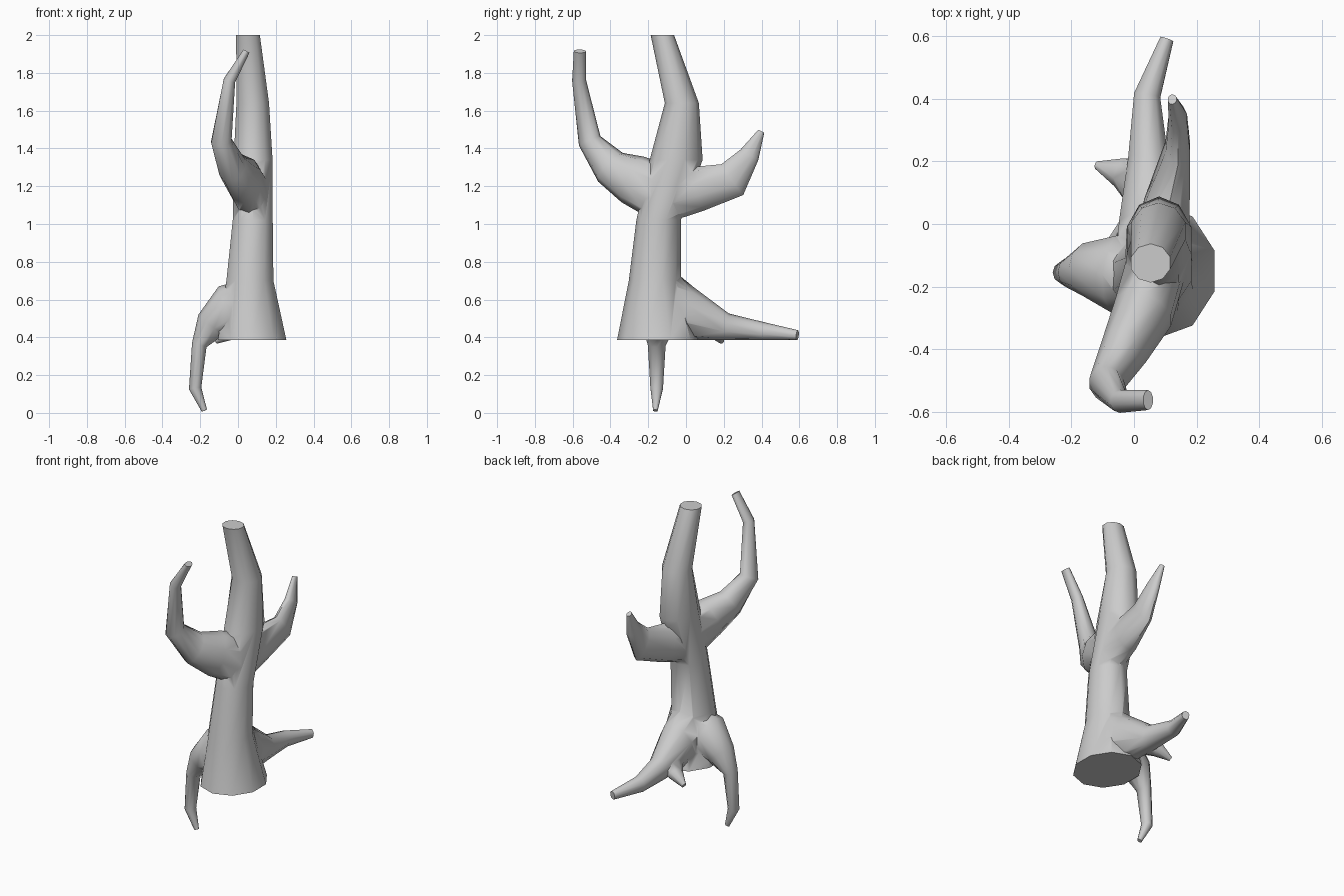
import bpy, bmesh, math
from mathutils import Vector

if "Cube" in bpy.data.objects:
    bpy.data.objects.remove(bpy.data.objects["Cube"])

GROUND = 0.385


def limb(name, rings, hint, flat=False, floor=None, sides=10):
    """Loft of elliptical rings (x, y, z, radius along hint, radius across)."""
    bm = bmesh.new()
    pts = [Vector(r[:3]) for r in rings]
    loops = []
    for i, (x, y, z, ra, rb) in enumerate(rings):
        t = Vector((0, 0, 1))
        if not flat:
            t = Vector((0, 0, 0))
            if i > 0:
                t += (pts[i] - pts[i - 1]).normalized()
            if i < len(pts) - 1:
                t += (pts[i + 1] - pts[i]).normalized()
            t.normalize()
        h = Vector(hint)
        u = (h - t * h.dot(t)).normalized()
        v = t.cross(u)
        loop = []
        for k in range(sides):
            a = 2 * math.pi * (k + 0.5) / sides
            p = pts[i] + u * ra * math.cos(a) * 1.03 + v * rb * math.sin(a)
            if floor is not None:
                p.z = max(p.z, floor)
            loop.append(bm.verts.new(p))
        loops.append(loop)
    for a, b in zip(loops, loops[1:]):
        for k in range(sides):
            n = (k + 1) % sides
            bm.faces.new((a[k], a[n], b[n], b[k]))
    bm.faces.new(list(reversed(loops[0])))
    bm.faces.new(loops[-1])
    bmesh.ops.recalc_face_normals(bm, faces=bm.faces)
    me = bpy.data.meshes.new(name)
    bm.to_mesh(me)
    bm.free()
    ob = bpy.data.objects.new(name, me)
    bpy.context.collection.objects.link(ob)
    return ob


X, Y = (1, 0, 0), (0, 1, 0)

# Trunk with flared flat base and cut top
trunk = limb("tree_trunk", [
    (.075, -.15, GROUND, .185, .215), (.063, -.165, .70, .127, .138),
    (.078, -.145, 1.02, .108, .118), (.08, -.052, 1.34, .105, .14),
    (.078, -.022, 1.64, .088, .09), (.053, -.125, 2.0, .064, .062)], X, flat=True)

parts = [
    # Front branch, bending upward
    limb("front_branch", [
        (.075, -.12, 1.16, .095, .15), (.03, -.28, 1.235, .095, .135),
        (-.03, -.40, 1.30, .075, .10), (-.088, -.51, 1.44, .055, .062),
        (-.045, -.566, 1.76, .032, .037), (.045, -.562, 1.915, .018, .032)], X),
    # Back branch
    limb("back_branch", [
        (.09, -.08, 1.15, .09, .13), (.105, .06, 1.185, .075, .12),
        (.14, .245, 1.235, .04, .10), (.14, .335, 1.365, .03, .055),
        (.122, .398, 1.49, .014, .018)], X),
    # Long root along the back
    limb("back_root", [
        (.06, -.12, .56, .12, .20), (.06, .0, .525, .11, .145),
        (.045, .21, .453, .065, .075), (.042, .41, .43, .043, .05),
        (.105, .59, .411, .022, .027)], X, floor=GROUND + .001),
    # Left root hanging down
    limb("left_root", [
        (.05, -.16, .55, .14, .16), (-.05, -.16, .54, .125, .14),
        (-.145, -.145, .465, .085, .085), (-.205, -.155, .36, .048, .04),
        (-.227, -.155, .13, .034, .033), (-.178, -.162, .012, .012, .015)], Y),
    # Small root spur
    limb("root_spur", [
        (.035, .12, .47, .085, .07), (-.04, .165, .425, .05, .042),
        (-.118, .188, .38, .013, .016)], Y, sides=8),
]

# Fuse the limbs into the trunk
for p in parts:
    m = trunk.modifiers.new("join_" + p.name, "BOOLEAN")
    m.operation = "UNION"
    m.solver = "EXACT"
    m.object = p
bpy.context.view_layer.objects.active = trunk
trunk.select_set(True)
for m in list(trunk.modifiers):
    bpy.ops.object.modifier_apply(modifier=m.name)
for p in parts:
    bpy.data.objects.remove(p, do_unlink=True)
bpy.ops.object.shade_smooth_by_angle(angle=math.radians(55))
